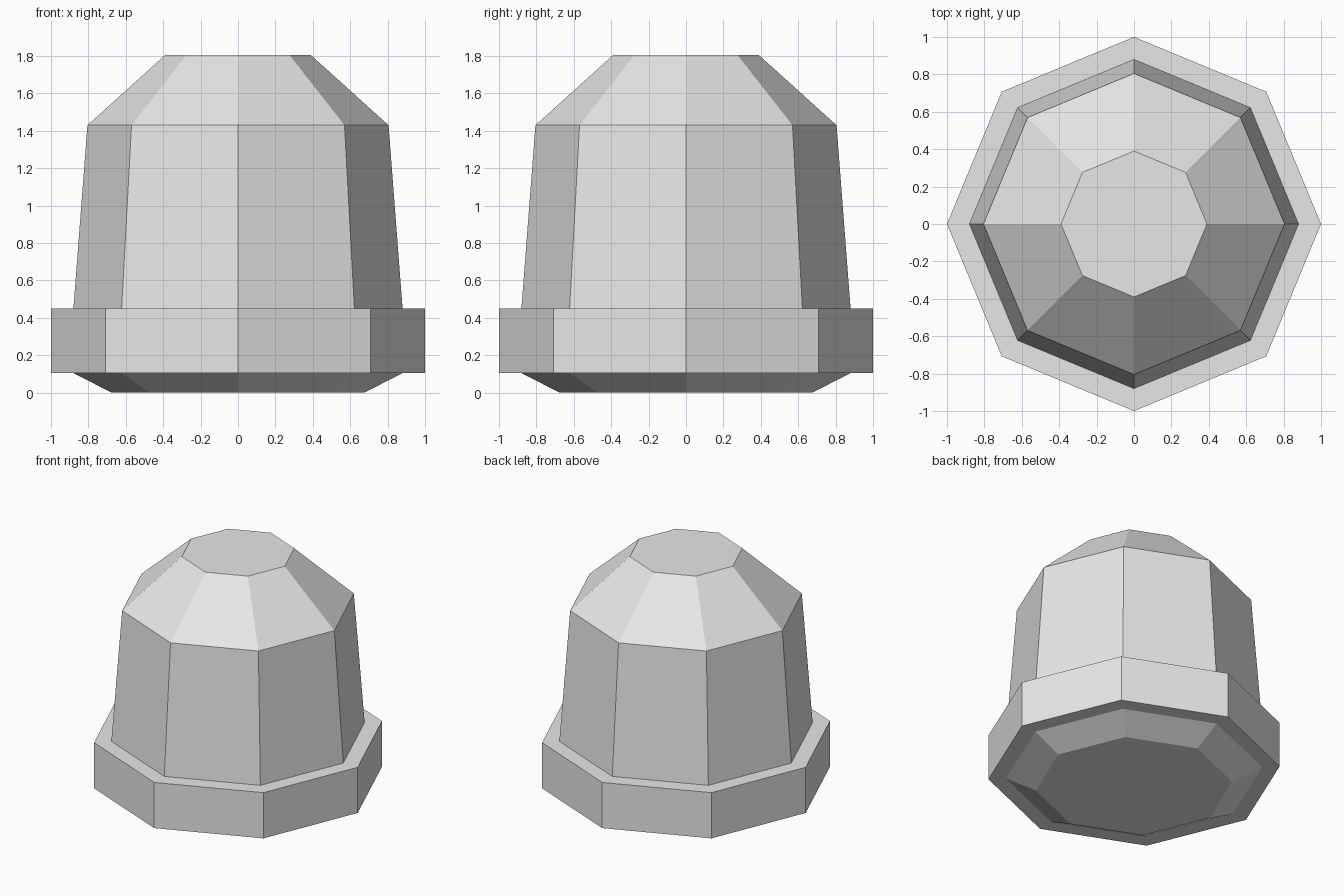
import bpy, bmesh
from math import cos, sin, pi

cube = bpy.data.objects.get("Cube")
if cube:
    bpy.data.objects.remove(cube, do_unlink=True)

SIDES = 8

grey = bpy.data.materials.new("light_grey")
grey.use_nodes = True
colour = (0.8, 0.8, 0.8, 1)
grey.diffuse_color = colour
grey.node_tree.nodes["Principled BSDF"].inputs["Base Color"].default_value = colour


def turned_part(name, profile):
    """Closed octagonal solid from (radius, height) rings, bottom to top."""
    bm = bmesh.new()
    rings = [[bm.verts.new((r * cos(2 * pi * i / SIDES), r * sin(2 * pi * i / SIDES), z))
              for i in range(SIDES)] for r, z in profile]
    for low, high in zip(rings, rings[1:]):
        for i in range(SIDES):
            j = (i + 1) % SIDES
            bm.faces.new((low[i], low[j], high[j], high[i]))
    bm.faces.new(rings[0][::-1])
    bm.faces.new(rings[-1])
    mesh = bpy.data.meshes.new(name)
    bm.to_mesh(mesh)
    bm.free()
    mesh.materials.append(grey)
    obj = bpy.data.objects.new(name, mesh)
    bpy.context.collection.objects.link(obj)
    return obj


# Bevelled foot, wide flange, tapered body and sloped crown in one skin
turned_part("octagonal_cap", [
    (0.675, 0), (0.88, 0.105),
    (1, 0.105), (1, 0.45),
    (0.88, 0.45), (0.805, 1.43),
    (0.39, 1.805),
])
